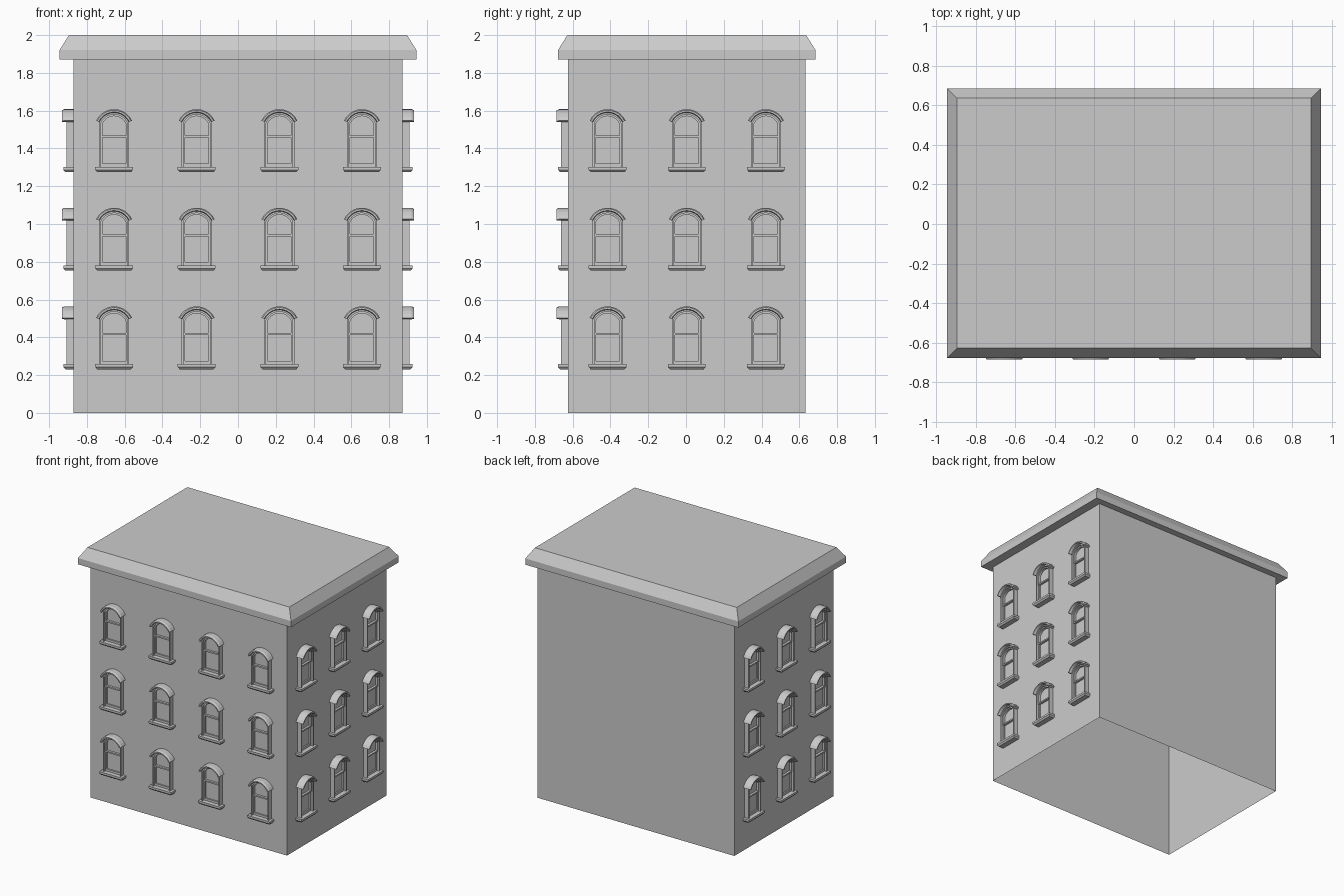
import bpy, bmesh, math
from mathutils import Matrix

if "Cube" in bpy.data.objects:
    bpy.data.objects.remove(bpy.data.objects["Cube"])


def loft(name, loops, closed=True, cap_start=False, cap_end=False):
    """Mesh made by joining matching point loops with quads."""
    bm = bmesh.new()
    rings = [[bm.verts.new(p) for p in loop] for loop in loops]
    n = len(rings[0])
    for a, b in zip(rings, rings[1:]):
        for i in range(n if closed else n - 1):
            j = (i + 1) % n
            bm.faces.new((a[i], a[j], b[j], b[i]))
    if cap_start:
        bm.faces.new(rings[0])
    if cap_end:
        bm.faces.new(rings[-1])
    bmesh.ops.recalc_face_normals(bm, faces=bm.faces)
    mesh = bpy.data.meshes.new(name)
    bm.to_mesh(mesh)
    bm.free()
    return mesh


def add(name, mesh, matrix=Matrix()):
    ob = bpy.data.objects.new(name, mesh)
    ob.matrix_world = matrix
    bpy.context.collection.objects.link(ob)


def plan(x, y, z, cy=0.004):
    return [(-x, cy - y, z), (x, cy - y, z), (x, cy + y, z), (-x, cy + y, z)]


def rect(w, z0, z1):
    return [(-w, z0), (w, z0), (w, z1), (-w, z1)]


ARC_Z = 0.228      # centre of the window arch above the sill bottom
SEG = 10


def arch(w, z0, r):
    a = math.asin(w / r)
    arc = [(r * math.sin(a - 2 * a * i / SEG), ARC_Z + r * math.cos(a - 2 * a * i / SEG))
           for i in range(SEG + 1)]
    return [(-w, z0), (w, z0)] + arc


def at(outline, depth):
    return [(x, -depth, z) for x, z in outline]


def ring(name, outer, inner, back, front):
    return loft(name, [at(outer, back), at(outer, front), at(inner, front), at(inner, back)])


# walls, open at the bottom
WX, WY = 0.872, 0.629
add("walls", loft("walls", [plan(WX, WY, 0), plan(WX, WY, 1.87)]))

# overhanging cornice with sloped edge and flat roof
add("roof_cornice", loft("roof_cornice", [
    plan(WX, WY, 1.87), plan(0.945, 0.682, 1.87),
    plan(0.945, 0.682, 1.92), plan(0.895, 0.632, 2.0)], cap_end=True))

# window parts, built once and shared
frame_out, frame_in = arch(0.079, 0.026, 0.088), arch(0.07, 0.026, 0.077)
hood_profile = [(0.086, 0), (0.086, 0.045), (0.09, 0.06), (0.099, 0.06), (0.105, 0.047), (0.105, 0)]
hood_loops = []
for i in range(SEG + 1):
    t = math.radians(-65 + 130 * i / SEG)
    hood_loops.append([(r * math.sin(t), -d, ARC_Z + r * math.cos(t)) for r, d in hood_profile])
sill_profile = [(0.09, 0.042, 0.0), (0.1, 0.053, 0.012), (0.1, 0.053, 0.028)]

parts = {
    "window_frame": ring("window_frame", frame_out, frame_in, 0, 0.036),
    "upper_sash": ring("upper_sash", arch(0.07, 0.182, 0.077), arch(0.062, 0.193, 0.068), 0.006, 0.024),
    "lower_sash": ring("lower_sash", rect(0.07, 0.028, 0.193), rect(0.062, 0.045, 0.182), 0.006, 0.017),
    "window_pane": loft("window_pane", [at(frame_in, 0), at(frame_in, 0.006)], cap_end=True),
    "window_hood": loft("window_hood", hood_loops, True, True, True),
    "window_sill": loft("window_sill", [
        [(-w, 0, z), (w, 0, z), (w, -d, z), (-w, -d, z)] for w, d, z in sill_profile],
        cap_start=True, cap_end=True),
}

# window rows on the front and both sides; the back is blank
cols_front = [-0.656, -0.219, 0.219, 0.656]
cols_side = [-0.415, 0.004, 0.423]
for row, z in enumerate((0.231, 0.753, 1.275)):
    spots = [("front", (x, 0.004 - WY, z), 0) for x in cols_front]
    spots += [("right", (WX, y, z), 90) for y in cols_side]
    spots += [("left", (-WX, y, z), -90) for y in cols_side]
    for i, (side, pos, deg) in enumerate(spots):
        m = Matrix.Translation(pos) @ Matrix.Rotation(math.radians(deg), 4, 'Z')
        for part, mesh in parts.items():
            add(f"{part}_{side}_{row}_{i}", mesh, m)
